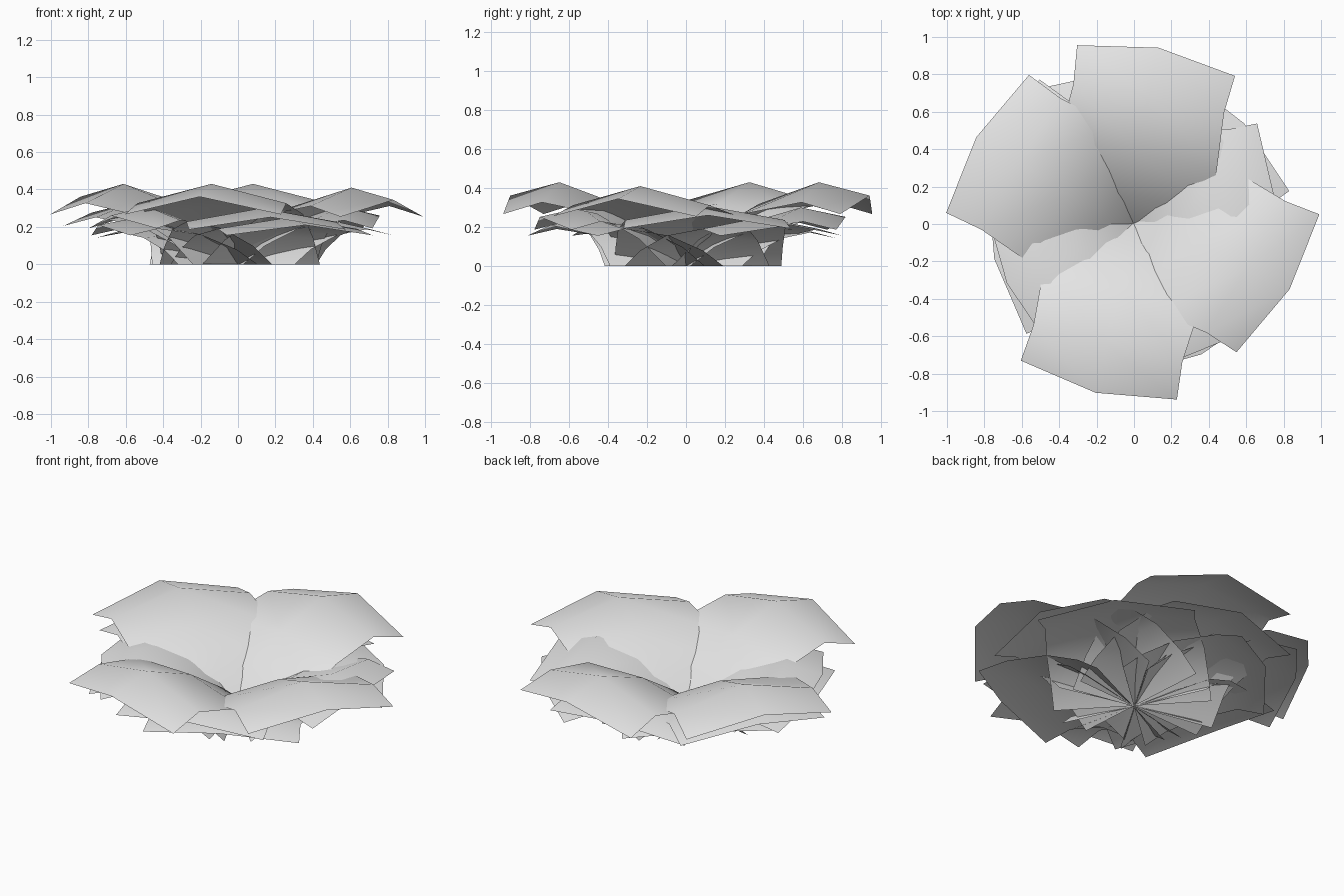
import bpy, math
from mathutils import Vector

cube = bpy.data.objects.get("Cube")
if cube:
    bpy.data.objects.remove(cube)

grey = bpy.data.materials.new("pale grey")
grey.use_nodes = True
colour = (0.8, 0.8, 0.8, 1)
grey.diffuse_color = colour
grey.node_tree.nodes["Principled BSDF"].inputs["Base Color"].default_value = colour

# Rows of a petal: reach, mid height, edge height, half width, edge setback
ROWS = [
    (0.0, 0.0, 0.0, 0.43, 0.0),
    (0.15, 0.40, 0.32, 0.43, 0.0),
    (0.39, 0.74, 0.62, 0.43, 0.0),
    (0.72, 1.0, 0.76, 0.41, 0.01),
    (1.0, 0.84, 0.62, 0.43, 0.07),
]


def petal(name, angle, length, height, centre=(0.0, 0.0), skew=0):
    """Curved sheet three points wide, rising from the ground at the centre."""
    a = math.radians(angle)
    b = math.radians(angle + skew)
    out = Vector((math.cos(a), math.sin(a), 0))
    side = Vector((-math.sin(b), math.cos(b), 0))
    origin = Vector((*centre, 0))
    verts, faces = [], []
    for reach, mid, edge, half, setback in ROWS:
        for s in (-1, 0, 1):
            p = origin + out * (reach * length - abs(s) * setback) + side * s * half
            p.z = height * (edge if s else mid)
            verts.append(p)
    for r in range(len(ROWS) - 1):
        for c in range(2):
            i = r * 3 + c
            faces.append((i, i + 3, i + 4, i + 1))
    mesh = bpy.data.meshes.new(name)
    mesh.from_pydata(verts, [], faces)
    mesh.materials.append(grey)
    mesh.shade_smooth()
    obj = bpy.data.objects.new(name, mesh)
    bpy.context.collection.objects.link(obj)


# Large top petals
petal("top_petal_back", 79, 0.95, 0.43, (-0.05, 0.01))
petal("top_petal_right", 149, 0.96, 0.43, (-0.02, -0.03))
petal("top_petal_front", 256, 0.93, 0.43, (0.02, 0))
petal("top_petal_left", 333, 0.90, 0.41, (0.03, 0.06), -4)

# Middle petals
petal("middle_petal_left", 4, 0.76, 0.31, (0, 0.06))
petal("middle_petal_back", 93, 0.82, 0.30, (-0.03, 0))
petal("middle_petal_right", 150, 0.89, 0.33, (-0.01, -0.01))
petal("middle_petal_front_right", 205, 0.75, 0.31)
petal("middle_petal_front", 283, 0.77, 0.30)

# Low, flatter petals
petal("low_petal_back_left", 43, 0.79, 0.25, (0.01, 0))
petal("low_petal_back_right", 132, 0.72, 0.23)
petal("low_petal_right", 194, 0.77, 0.25)
petal("low_petal_front", 295, 0.78, 0.25, (0.03, 0.01))
